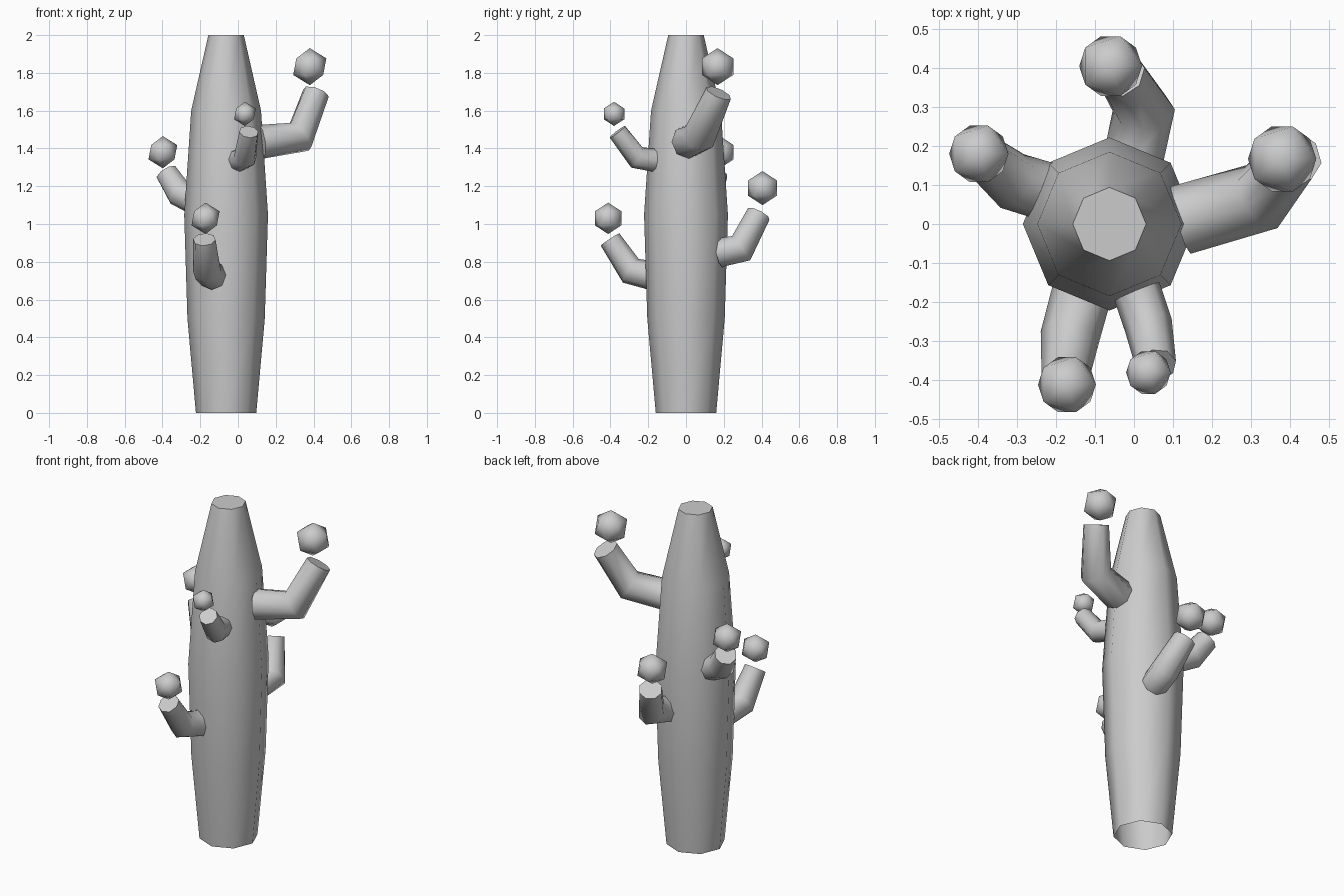
import bpy, bmesh, math
from mathutils import Vector

if "Cube" in bpy.data.objects:
    bpy.data.objects.remove(bpy.data.objects["Cube"])


def finish(name, bm):
    bmesh.ops.recalc_face_normals(bm, faces=bm.faces)
    mesh = bpy.data.meshes.new(name)
    bm.to_mesh(mesh)
    bm.free()
    obj = bpy.data.objects.new(name, mesh)
    bpy.context.collection.objects.link(obj)
    bpy.ops.object.select_all(action='DESELECT')
    obj.select_set(True)
    bpy.context.view_layer.objects.active = obj
    bpy.ops.object.shade_smooth_by_angle(angle=math.radians(60))
    return obj


def tube(name, points, radii, sides=8, cap_start=False):
    """Sweep an octagon along a short path, with a flat cap on the tip."""
    pts = [Vector(p) for p in points]
    bm = bmesh.new()
    rings = []
    for i, (p, r) in enumerate(zip(pts, radii)):
        d = Vector()
        if i > 0:
            d += (p - pts[i - 1]).normalized()
        if i < len(pts) - 1:
            d += (pts[i + 1] - p).normalized()
        d.normalize()
        if i == 0:
            # starting reference direction, then carried along the path
            u = Vector((1, 0, 0)) if abs(d.z) > 0.9 else Vector((0, 0, 1))
        u = (u - d * u.dot(d)).normalized()
        v = d.cross(u)
        angles = [2 * math.pi * k / sides for k in range(sides)]
        rings.append([bm.verts.new(p + (u * math.cos(a) + v * math.sin(a)) * r)
                      for a in angles])
    for a, b in zip(rings, rings[1:]):
        for k in range(sides):
            n = (k + 1) % sides
            bm.faces.new((a[k], a[n], b[n], b[k]))
    bm.faces.new(rings[-1])
    if cap_start:
        bm.faces.new(rings[0][::-1])
    return finish(name, bm)


def flower(name, centre, radius):
    bm = bmesh.new()
    bmesh.ops.create_icosphere(bm, subdivisions=1, radius=radius)
    bmesh.ops.translate(bm, verts=bm.verts, vec=centre)
    return finish(name, bm)


# Trunk: bulging eight-sided column, open underneath
CX = -0.063
tube("trunk", [(CX, 0, z) for z in (0, 0.5, 1.05, 1.6, 2.0)],
     (0.16, 0.205, 0.222, 0.185, 0.094))

# Arms: root, elbow, tip, then radii; each with a flower above its tip
arms = {
    "right": ((0.12, 0.01, 1.435), (0.328, 0.07, 1.462), (0.413, 0.173, 1.693),
              (0.09, 0.09, 0.072), (0.38, 0.167, 1.833), 0.098),
    "back": ((0.0, 0.175, 0.848), (0.025, 0.292, 0.872), (-0.035, 0.385, 1.053),
             (0.077, 0.08, 0.065), (-0.06, 0.405, 1.19), 0.09),
    "left": ((-0.22, 0.082, 1.12), (-0.312, 0.11, 1.165), (-0.378, 0.165, 1.27),
             (0.075, 0.075, 0.062), (-0.398, 0.18, 1.38), 0.085),
    "front_left": ((-0.135, -0.18, 0.727), (-0.165, -0.292, 0.752), (-0.178, -0.402, 0.918),
                   (0.077, 0.076, 0.06), (-0.172, -0.412, 1.03), 0.083),
    "front_right": ((0.005, -0.165, 1.338), (0.037, -0.26, 1.352), (0.057, -0.363, 1.488),
                    (0.062, 0.062, 0.052), (0.037, -0.381, 1.583), 0.064),
}
for side, (root, elbow, tip, radii, centre, r) in arms.items():
    tube(side + "_arm", (root, elbow, tip), radii, cap_start=True)
    flower(side + "_flower", centre, r)
